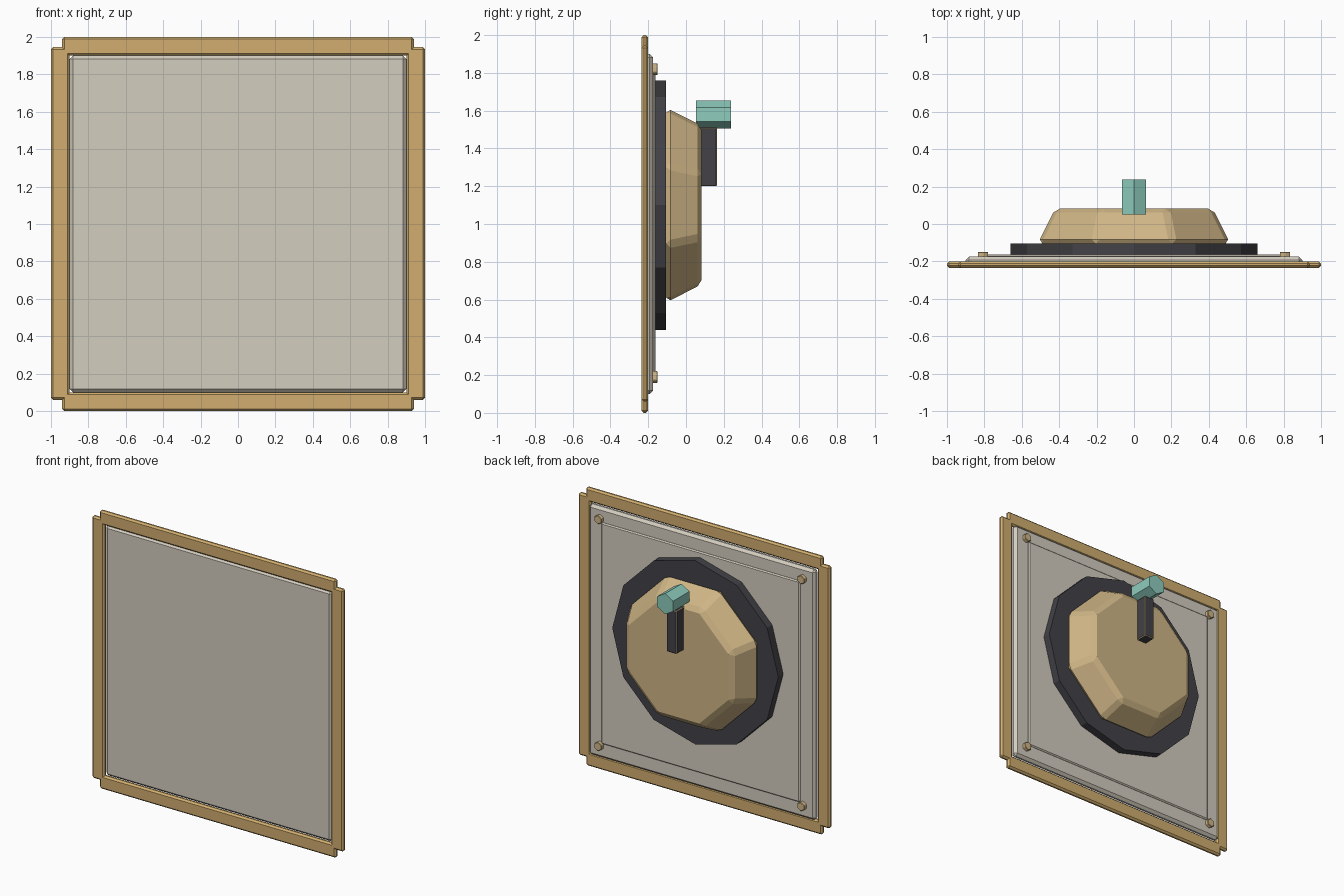
import bpy, bmesh, math

if "Cube" in bpy.data.objects:
    bpy.data.objects.remove(bpy.data.objects["Cube"], do_unlink=True)


def material(name, r, g, b):
    color = [((v / 255 + 0.055) / 1.055) ** 2.4 for v in (r, g, b)] + [1]
    mat = bpy.data.materials.new(name)
    mat.use_nodes = True
    mat.diffuse_color = color
    mat.node_tree.nodes["Principled BSDF"].inputs["Base Color"].default_value = color
    return mat


BRASS = material("brass", 209, 174, 111)
TAN = material("pale tan", 208, 182, 134)
STONE = material("warm grey", 212, 205, 191)
DARK = material("charcoal", 66, 65, 70)
TEAL = material("teal", 142, 204, 189)


def finish(name, bm, mats, bevel):
    bmesh.ops.recalc_face_normals(bm, faces=bm.faces)
    mesh = bpy.data.meshes.new(name)
    bm.to_mesh(mesh)
    bm.free()
    for mat in mats:
        mesh.materials.append(mat)
    obj = bpy.data.objects.new(name, mesh)
    bpy.context.collection.objects.link(obj)
    if bevel:
        mod = obj.modifiers.new("edge bevel", 'BEVEL')
        mod.width = bevel
        mod.segments = 1
        mod.limit_method = 'ANGLE'
        mod.angle_limit = math.radians(30)
        mod.material = len(mats) - 1
    return obj


def box(name, x, y, z, mats, bevel=0):
    """Box from (min, max) pairs."""
    bm = bmesh.new()
    bmesh.ops.create_cube(bm, size=1)
    for v in bm.verts:
        v.co = [lo + (c + 0.5) * (hi - lo) for c, (lo, hi) in zip(v.co, (x, y, z))]
    return finish(name, bm, mats, bevel)


def prism(name, sides, turn, x, z, r_front, r_back, y, mats, bevel=0):
    """Tapered prism along y; turn is the angle of the first corner."""
    bm = bmesh.new()
    rings = []
    for radius, depth in zip((r_front, r_back), y):
        angles = [math.radians(turn + 360 * i / sides) for i in range(sides)]
        rings.append([bm.verts.new((x + radius * math.cos(a), depth,
                                    z + radius * math.sin(a))) for a in angles])
        bm.faces.new(rings[-1])
    a, b = rings
    for i in range(sides):
        j = (i + 1) % sides
        bm.faces.new((a[i], a[j], b[j], b[i]))
    return finish(name, bm, mats, bevel)


# Border bars
rim = (-0.235, -0.2)
for side, word in ((1, "left"), (-1, "right")):
    box(word + "_border", sorted((side * 0.9, side)), rim, (0.06, 1.945), [BRASS], 0.012)
for word, z in (("top", (1.9, 2)), ("bottom", (0, 0.1))):
    box(word + "_border", (-0.94, 0.94), rim, z, [BRASS], 0.012)

# Panel and its raised back plate
box("panel", (-0.9, 0.9), (-0.225, -0.175), (0.1, 1.9), [STONE], 0.018)
box("back_plate", (-0.79, 0.79), (-0.18, -0.162), (0.21, 1.8), [STONE], 0.008)

# Corner bolts
for side, word in ((1, "left"), (-1, "right")):
    for z, level in ((1.82, "upper"), (0.19, "lower")):
        prism(f"{level}_{word}_bolt", 6, 90, side * 0.807, z, 0.032, 0.032,
              (-0.18, -0.15), [TAN], 0.003)

# Round base and faceted housing
prism("round_base", 12, 0, 0, 1.1, 0.66, 0.66, (-0.165, -0.105), [DARK])
prism("housing", 8, 22.5, 0, 1.1, 0.557, 0.455, (-0.105, 0.083), [TAN], 0.025)

# Post with pale worn edges, and knob
box("post", (-0.04, 0.04), (0.06, 0.165), (1.2, 1.51), [DARK, TAN], 0.005)
prism("knob", 6, 90, 0, 1.58, 0.074, 0.074, (0.052, 0.237), [TEAL])
